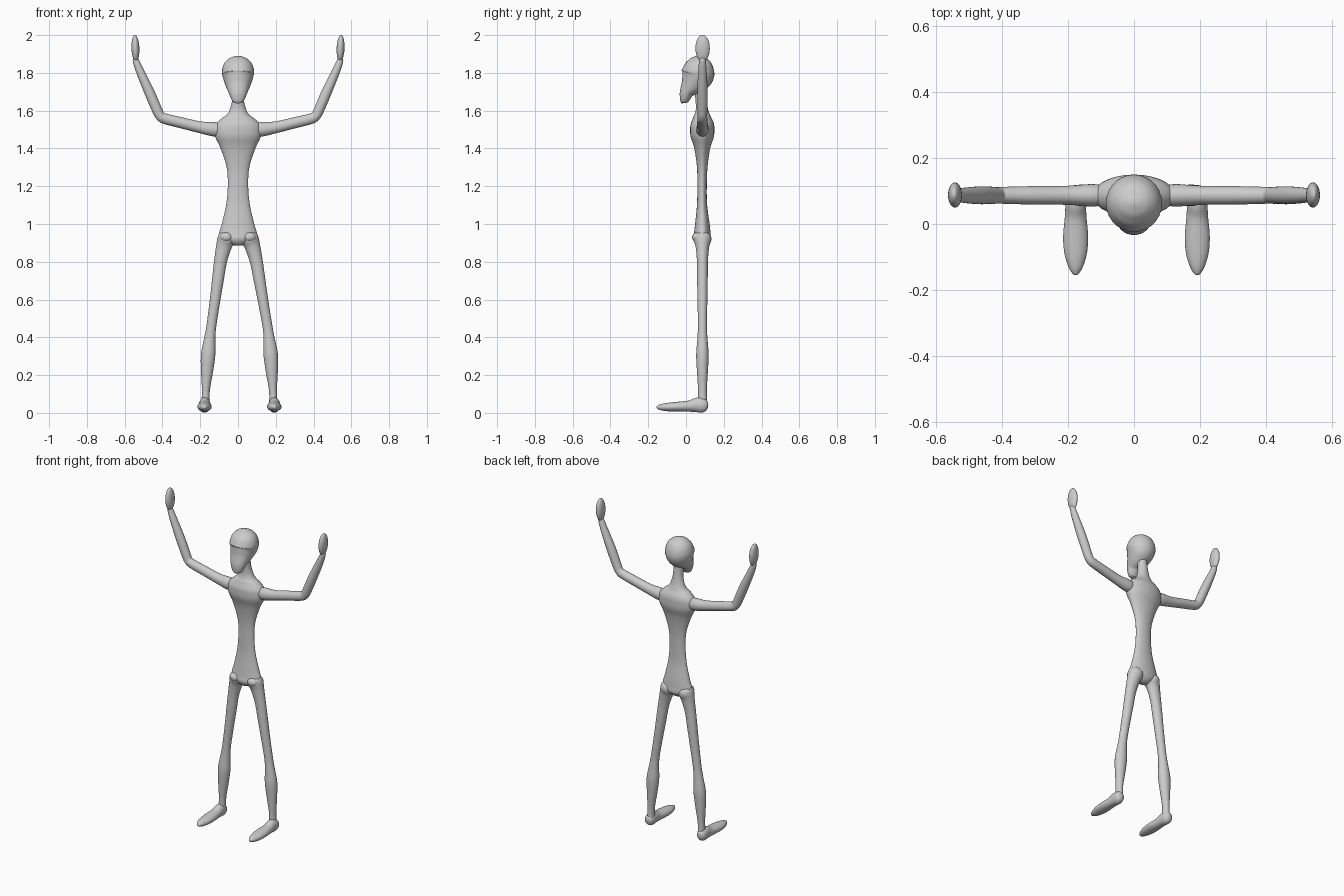
import bpy
import bmesh
import math
from mathutils import Vector

cube = bpy.data.objects.get("Cube")
if cube:
    bpy.data.objects.remove(cube, do_unlink=True)

GREY = (0.6, 0.6, 0.6, 1.0)
clay = bpy.data.materials.new("plain grey")
clay.use_nodes = True
clay.diffuse_color = GREY
clay.node_tree.nodes["Principled BSDF"].inputs["Base Color"].default_value = GREY

SIDES = 28
STEPS = 5
X, Y = Vector((1, 0, 0)), Vector((0, 1, 0))


def spline(a, b, c, d, t):
    """Smooth blend from b to c, with neighbours a and d."""
    return [q + 0.5 * t * (r - p + t * (2 * p - 5 * q + 4 * r - s + t * (3 * (q - r) + s - p)))
            for p, q, r, s in zip(a, b, c, d)]


def loft(name, stations, side):
    """Skin of ellipses; each station is x, y, z, half size along side, half size across."""
    n = len(stations)
    dense = []
    for i in range(n - 1):
        a, d = stations[max(i - 1, 0)], stations[min(i + 2, n - 1)]
        for k in range(STEPS):
            dense.append(spline(a, stations[i], stations[i + 1], d, k / STEPS))
    dense.append(list(stations[-1]))
    bm = bmesh.new()
    rings = []
    for i, s in enumerate(dense):
        centre = Vector(s[:3])
        before, after = dense[max(i - 1, 0)], dense[min(i + 1, len(dense) - 1)]
        tangent = (Vector(after[:3]) - Vector(before[:3])).normalized()
        across = side.cross(tangent).normalized()
        along = tangent.cross(across)
        ring = []
        for j in range(SIDES):
            angle = math.tau * j / SIDES
            ring.append(bm.verts.new(centre + along * max(s[3], 0.002) * math.cos(angle)
                                     + across * max(s[4], 0.002) * math.sin(angle)))
        rings.append(ring)
    for low, high in zip(rings, rings[1:]):
        for j in range(SIDES):
            k = (j + 1) % SIDES
            bm.faces.new((low[j], low[k], high[k], high[j]))
    bm.faces.new(rings[0][::-1])
    bm.faces.new(rings[-1])
    bmesh.ops.recalc_face_normals(bm, faces=bm.faces)
    mesh = bpy.data.meshes.new(name)
    bm.to_mesh(mesh)
    bm.free()
    return finish(name, mesh)


def finish(name, mesh):
    mesh.materials.append(clay)
    mesh.shade_smooth()
    ob = bpy.data.objects.new(name, mesh)
    bpy.context.collection.objects.link(ob)
    return ob


def ellipsoid(name, centre, size, tilt=0):
    mesh = bpy.data.meshes.new(name)
    bm = bmesh.new()
    bmesh.ops.create_uvsphere(bm, u_segments=SIDES, v_segments=16, radius=1)
    bm.to_mesh(mesh)
    bm.free()
    ob = finish(name, mesh)
    ob.location, ob.scale, ob.rotation_euler = centre, size, (0, tilt, 0)
    return ob


def upright(name, rows):
    """Vertical body part from rows of height, front, back and half width."""
    loft(name, [(0, (f + b) / 2, z, (b - f) / 2, w) for z, f, b, w in rows], Y)


# Head: round skull narrowing to a forward chin
upright("head", [
    (1.64, -.02, 0, .01), (1.647, -.03, .01, .027), (1.67, -.034, .025, .04),
    (1.70, -.034, .045, .051), (1.74, -.031, .1, .067), (1.78, -.027, .143, .081),
    (1.81, -.022, .15, .085), (1.85, -.004, .135, .073), (1.875, .02, .11, .049),
    (1.887, .048, .082, .022), (1.89, .062, .068, .003)])

# Torso and neck
upright("torso", [
    (.885, .07, .1, .02), (.895, .052, .118, .045), (.92, .038, .132, .09),
    (.95, .042, .13, .1), (1.0, .048, .125, .086), (1.1, .058, .112, .063),
    (1.2, .06, .11, .054), (1.3, .058, .114, .06), (1.4, .044, .128, .092),
    (1.46, .025, .147, .12), (1.5, .022, .15, .125), (1.53, .025, .148, .115),
    (1.56, .036, .135, .085), (1.58, .045, .126, .058), (1.61, .052, .116, .042),
    (1.66, .05, .108, .031), (1.76, .04, .1, .028)])

for word, s in (("left", 1), ("right", -1)):
    # Arm: shoulder to raised wrist
    loft(word + "_arm", [(s * x, .087, z, ry, r) for x, z, ry, r in (
        (.09, 1.498, .03, .034), (.13, 1.502, .034, .038), (.2, 1.512, .029, .031),
        (.3, 1.536, .028, .029), (.385, 1.557, .026, .028), (.412, 1.573, .025, .026),
        (.43, 1.607, .026, .027), (.47, 1.7, .027, .027), (.515, 1.8, .023, .022),
        (.54, 1.862, .018, .017), (.541, 1.88, .014, .012))], Y)
    ellipsoid(word + "_hand", (s * .543, .088, 1.93), (.021, .038, .071), s * .04)

    # Leg: the left one stands a little wider
    wide = .015 if s > 0 else 0
    loft(word + "_leg", [(s * (x + wide * min(1, (.95 - z) * 2)), .087, z, ry, r)
                         for x, z, ry, r in (
        (.052, .955, .02, .02), (.057, .94, .042, .042), (.064, .915, .047, .046),
        (.075, .88, .036, .041), (.093, .8, .029, .034), (.107, .7, .028, .031),
        (.121, .6, .026, .028), (.141, .46, .024, .026), (.15, .39, .027, .03),
        (.158, .31, .033, .038), (.164, .22, .029, .032), (.17, .12, .023, .021),
        (.172, .05, .025, .022))], Y)
    ellipsoid(word + "_hip_joint", (s * .062, .06, .93), (.034, .028, .026))

    # Foot: heel, instep and long tapered toe
    loft(word + "_foot", [(s * (.177 + wide), y, z, w, h) for y, z, w, h in (
        (.117, .035, .006, .008), (.11, .036, .022, .026), (.09, .039, .03, .038),
        (.06, .042, .031, .039), (.02, .036, .033, .03), (-.04, .033, .038, .026),
        (-.09, .031, .034, .023), (-.13, .03, .022, .017), (-.15, .03, .01, .009),
        (-.155, .03, .003, .003))], X)
